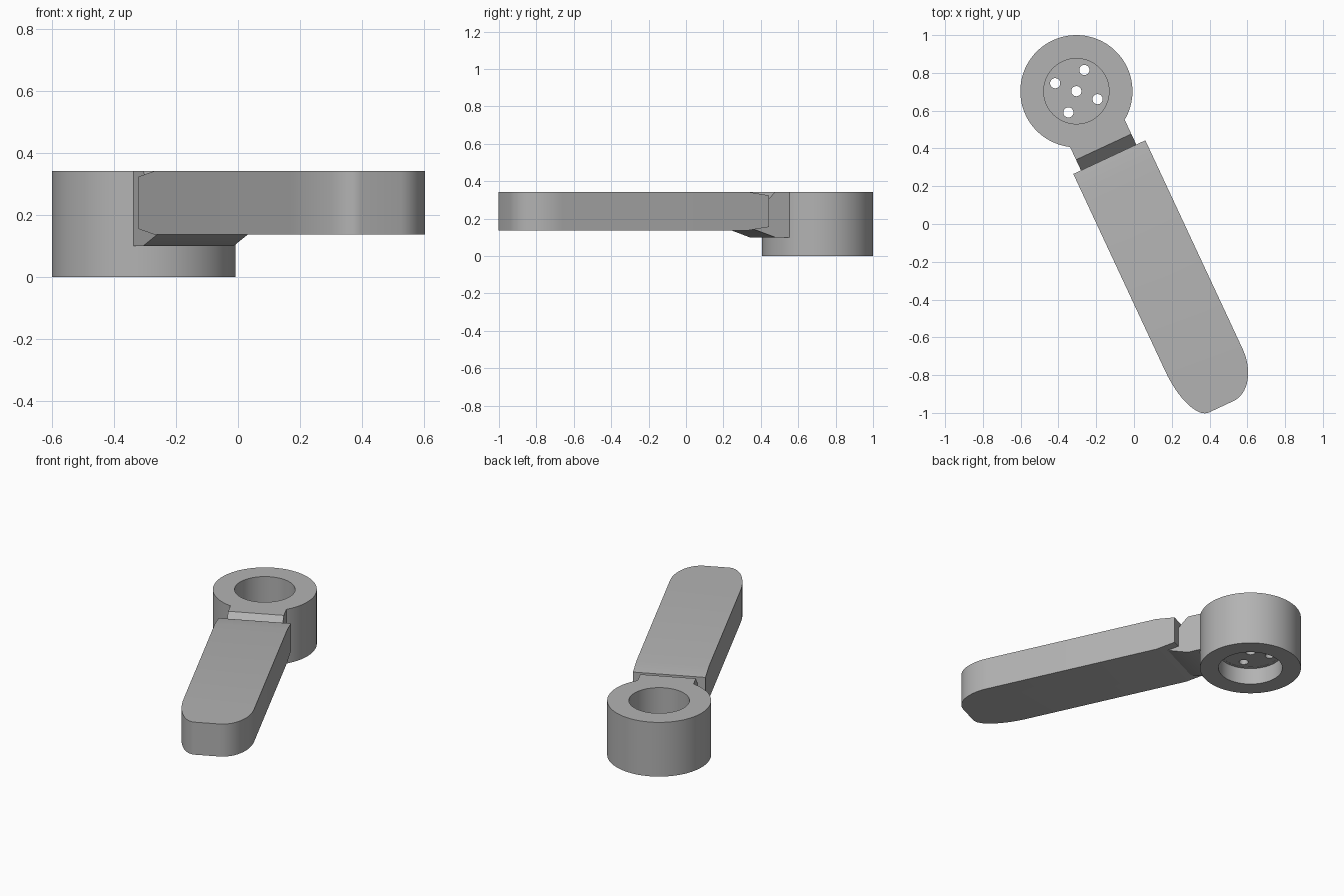
import bpy, bmesh, math
from mathutils import Matrix

if "Cube" in bpy.data.objects:
    bpy.data.objects.remove(bpy.data.objects["Cube"])

TOP = 0.342
# local frame: x runs from the hub along the arm, y across it
PLACE = Matrix.Translation((-0.305, 0.703, 0)) @ Matrix.Rotation(math.radians(-65), 4, 'Z')

grey = bpy.data.materials.new("plain grey")
grey.diffuse_color = (0.45, 0.45, 0.45, 1)
grey.use_nodes = True
grey.node_tree.nodes["Principled BSDF"].inputs["Base Color"].default_value = grey.diffuse_color


def finish(ob):
    ob.matrix_world = PLACE
    ob.data.materials.clear()
    ob.data.materials.append(grey)
    bpy.ops.object.select_all(action='DESELECT')
    ob.select_set(True)
    bpy.context.view_layer.objects.active = ob
    bpy.ops.object.shade_smooth_by_angle(angle=math.radians(25))


def make(name, bm):
    bmesh.ops.recalc_face_normals(bm, faces=bm.faces[:])
    me = bpy.data.meshes.new(name)
    bm.to_mesh(me)
    bm.free()
    ob = bpy.data.objects.new(name, me)
    bpy.context.collection.objects.link(ob)
    finish(ob)


def prism(points, offset):
    bm = bmesh.new()
    face = bm.faces.new([bm.verts.new(p) for p in points])
    ext = bmesh.ops.extrude_face_region(bm, geom=[face])
    bmesh.ops.translate(bm, vec=offset,
                        verts=[v for v in ext['geom'] if isinstance(v, bmesh.types.BMVert)])
    return bm


def circle(cx, cy, r, n):
    return [(cx + r * math.cos(2 * math.pi * i / n), cy + r * math.sin(2 * math.pi * i / n))
            for i in range(n)]


# hub ring: lathed wall with a slightly wider recess below the web
SEG = 96
profile = [(0.297, 0), (0.297, TOP), (0.173, TOP), (0.173, 0.105), (0.188, 0.105), (0.188, 0)]
bm = bmesh.new()
rings = [[bm.verts.new((x, y, z)) for x, y in circle(0, 0, r, SEG)] for r, z in profile]
for a, b in zip(rings, rings[1:] + rings[:1]):
    for i in range(SEG):
        j = (i + 1) % SEG
        bm.faces.new((a[i], a[j], b[j], b[i]))
make("hub_ring", bm)

# web disc with a centre hole and four screw holes, from a filled 2D curve
curve = bpy.data.curves.new("hub_web", 'CURVE')
curve.dimensions = '2D'
curve.fill_mode = 'BOTH'
curve.extrude = 0.015
loops = [circle(0, 0, 0.176, SEG), circle(0, 0, 0.027, 24)]
for k in range(4):
    a = k * math.pi / 2 + math.radians(45)
    loops.append(circle(0.12 * math.cos(a), 0.12 * math.sin(a), 0.027, 24))
# screw pattern is turned relative to the arm
turn = math.radians(89.5)
for n, pts in enumerate(loops):
    if n > 1:
        k = n - 2
        a = math.radians(69.4 + 65) + k * math.pi / 2
        pts = circle(0.12 * math.cos(a), 0.12 * math.sin(a), 0.027, 24)
    s = curve.splines.new('POLY')
    s.points.add(len(pts) - 1)
    for p, (x, y) in zip(s.points, pts):
        p.co = (x, y, 0.121, 1)
    s.use_cyclic_u = True
web = bpy.data.objects.new("hub_web", curve)
bpy.context.collection.objects.link(web)
bpy.ops.object.select_all(action='DESELECT')
web.select_set(True)
bpy.context.view_layer.objects.active = web
bpy.ops.object.convert(target='MESH')
finish(bpy.context.view_layer.objects.active)

# neck: side profile extruded across, sloping inwards towards the arm
side = [(0.215, 0.10), (0.328, 0.10), (0.46, 0.145), (0.46, 0.235), (0.435, 0.235),
        (0.328, TOP), (0.215, TOP)]
make("neck", prism([(x, -0.155, z) for x, z in side], (0, 0.323, 0)))

# arm: flat bar with two elliptical tip corners and a chamfered inner end
N = 16
outline = [(0.39, 0.221), (0.39, -0.2)]
for i in range(N + 1):
    t = i / N * math.pi / 2
    outline.append((1.543 + 0.295 * math.sin(t), -0.083 - 0.117 * math.cos(t)))
for i in range(N + 1):
    t = (1 - i / N) * math.pi / 2
    outline.append((1.608 + 0.23 * math.sin(t), 0.06 + 0.161 * math.cos(t)))
bm = prism([(x, y, 0.137) for x, y in outline], (0, 0, TOP - 0.137))
bmesh.ops.bisect_plane(bm, geom=bm.verts[:] + bm.edges[:] + bm.faces[:],
                       plane_co=(0.51, 0, 0), plane_no=(1, 0, 0))
for v in bm.verts:
    if v.co.x < 0.4:
        v.co.z += 0.018 if v.co.z < 0.2 else -0.018
make("arm", bm)
